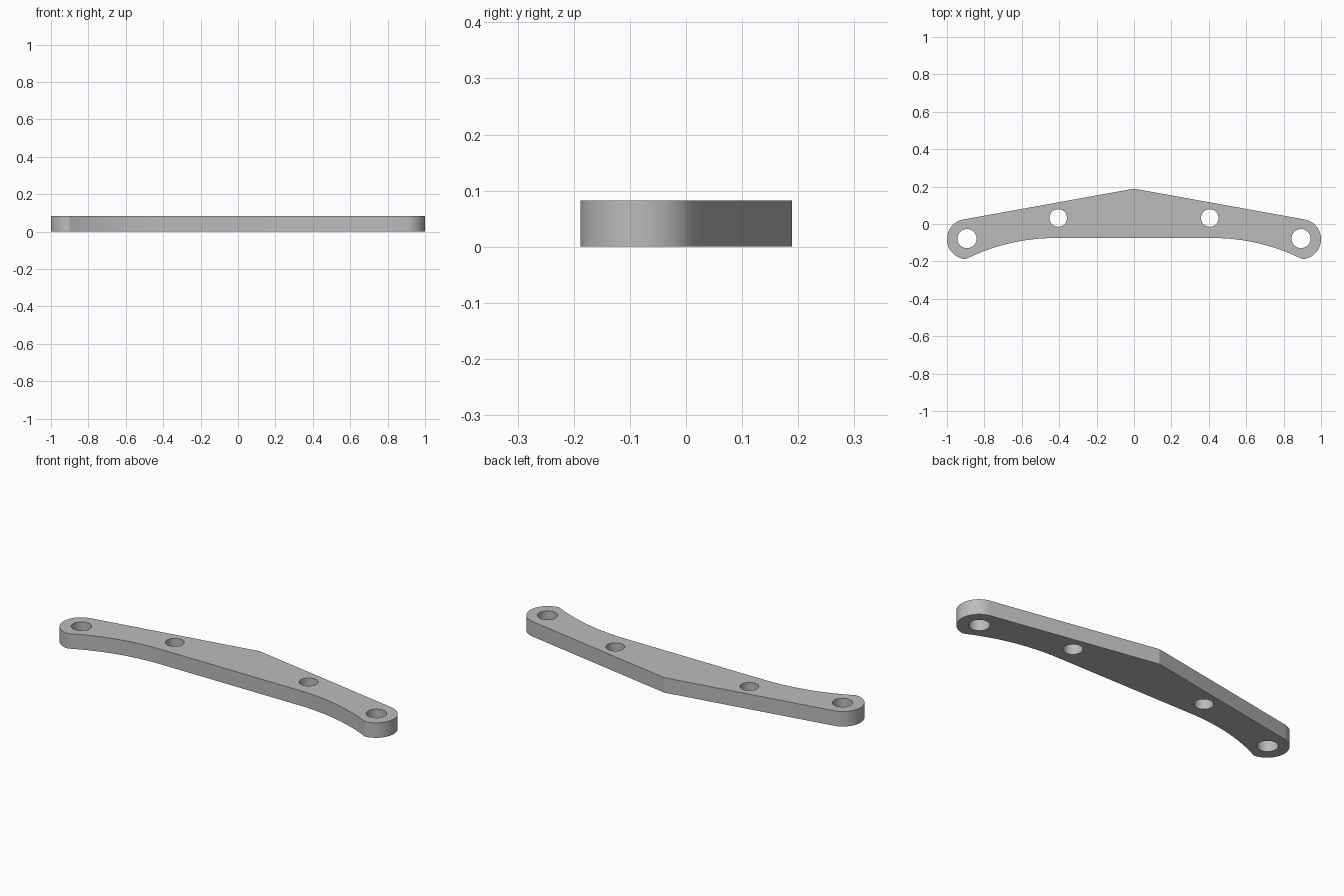
import bpy, bmesh, math
from mathutils import Vector

if "Cube" in bpy.data.objects:
    bpy.data.objects.remove(bpy.data.objects["Cube"], do_unlink=True)

THICK = 0.082
END = Vector((0.893, -0.081))   # centre of the rounded end
END_R = 0.107
FLAT_X, FLAT_Y = 0.42, -0.075   # outer limit of the straight lower edge
PEAK = (0.0, 0.189)


def arc(centre, radius, start, stop, steps):
    """Points along an arc, angles in degrees."""
    pts = []
    for i in range(steps + 1):
        a = math.radians(start + (stop - start) * i / steps)
        pts.append((centre[0] + radius * math.cos(a), centre[1] + radius * math.sin(a)))
    return pts


def add_loop(bm, pts):
    verts = [bm.verts.new((x, y, 0)) for x, y in pts]
    return [bm.edges.new((v, verts[i - 1])) for i, v in enumerate(verts)]


# Left half of the outline: concave lower arc, then the rounded end
end_bottom = END + Vector((0.007, -END_R))
dx, dy = end_bottom.x - FLAT_X, FLAT_Y - end_bottom.y
radius = (dx * dx + dy * dy) / (2 * dy)
sweep = math.degrees(math.asin(dx / radius))
half = arc((FLAT_X, FLAT_Y - radius), radius, 90, 90 - sweep, 20)
half += arc(END, END_R, -84, 80, 28)
outline = half + [PEAK] + [(-x, y) for x, y in reversed(half)]

# Outline and the four holes, filled and extruded
bm = bmesh.new()
edges = add_loop(bm, outline)
for side in (-1, 1):
    for x, y, r in ((END.x, -0.078, 0.051), (0.405, 0.032, 0.047)):
        edges += add_loop(bm, arc((side * x, y), r, 0, 350, 35))
bmesh.ops.triangle_fill(bm, edges=edges, use_beauty=True, normal=(0, 0, 1))
result = bmesh.ops.extrude_face_region(bm, geom=bm.faces[:], use_keep_orig=True)
top = [g for g in result["geom"] if isinstance(g, bmesh.types.BMVert)]
bmesh.ops.translate(bm, vec=(0, 0, THICK), verts=top)
bmesh.ops.recalc_face_normals(bm, faces=bm.faces[:])
mesh = bpy.data.meshes.new("bracket_plate")
bm.to_mesh(mesh)
bm.free()

# Plain grey material
grey = bpy.data.materials.new("grey")
grey.use_nodes = True
grey.diffuse_color = (0.5, 0.5, 0.5, 1)
grey.node_tree.nodes["Principled BSDF"].inputs["Base Color"].default_value = (0.5, 0.5, 0.5, 1)
mesh.materials.append(grey)

plate = bpy.data.objects.new("bracket_plate", mesh)
bpy.context.collection.objects.link(plate)
bpy.ops.object.select_all(action="DESELECT")
plate.select_set(True)
bpy.context.view_layer.objects.active = plate
bpy.ops.object.shade_smooth_by_angle(angle=math.radians(20))
